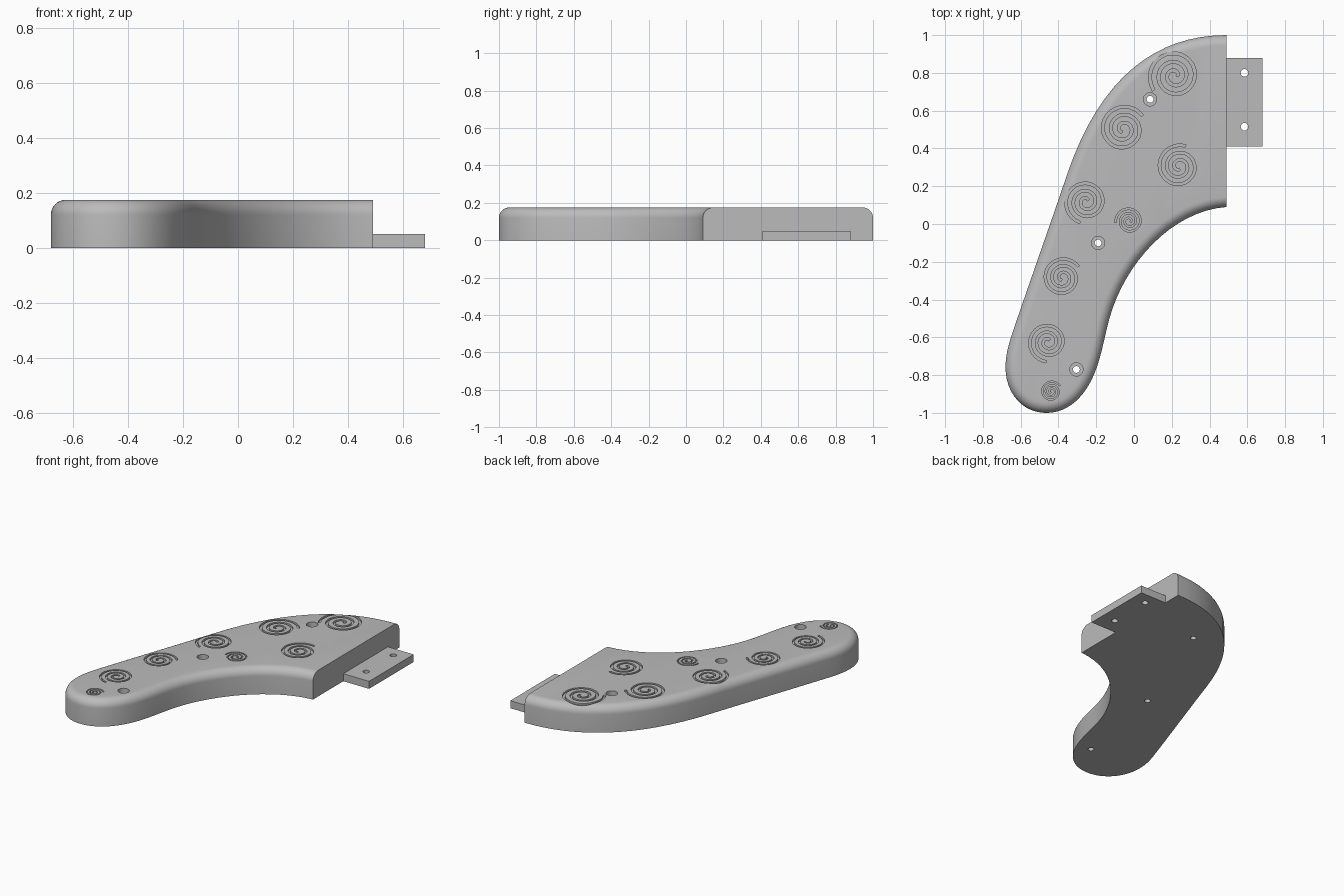
import bpy, bmesh
from math import cos, sin, pi, radians
from mathutils import Vector
from mathutils.geometry import interpolate_bezier

if "Cube" in bpy.data.objects:
    bpy.data.objects.remove(bpy.data.objects["Cube"])

HEIGHT, CUT_X, ROUND = 0.175, 0.49, 0.055

grey = bpy.data.materials.new("plain grey")
grey.use_nodes = True
grey.diffuse_color = (0.5, 0.5, 0.5, 1)
grey.node_tree.nodes["Principled BSDF"].inputs["Base Color"].default_value = grey.diffuse_color


def make_object(name, bm):
    bmesh.ops.recalc_face_normals(bm, faces=bm.faces)
    mesh = bpy.data.meshes.new(name)
    bm.to_mesh(mesh)
    bm.free()
    mesh.materials.append(grey)
    obj = bpy.data.objects.new(name, mesh)
    bpy.context.collection.objects.link(obj)
    return obj


def cylinder(bm, x, y, radius, z0, z1):
    made = bmesh.ops.create_cone(bm, cap_ends=True, segments=32, radius1=radius,
                                 radius2=radius, depth=z1 - z0)
    bmesh.ops.translate(bm, verts=made["verts"], vec=(x, y, (z0 + z1) / 2))


def spiral(bm, x, y, radius, end_angle, direction, turns=2.6, depth=0.012):
    """Solid ribbon that winds inward from end_angle."""
    steps, half = int(turns * 28), radius * 0.06
    rings = []
    for i in range(steps + 1):
        t = i / steps
        a = radians(end_angle) + direction * t * turns * 2 * pi
        r = radius * (1 - 0.88 * t)
        rings.append([bm.verts.new((x + (r + s) * cos(a), y + (r + s) * sin(a), z))
                      for s, z in ((-half, HEIGHT - depth), (half, HEIGHT - depth),
                                   (half, HEIGHT + 0.02), (-half, HEIGHT + 0.02))])
    for p, q in zip(rings, rings[1:]):
        for k in range(4):
            n = (k + 1) % 4
            bm.faces.new((p[k], p[n], q[n], q[k]))
    bm.faces.new(rings[0])
    bm.faces.new(rings[-1])


def carve(obj, cutter):
    cutter.hide_render = True
    mod = obj.modifiers.new("carve", "BOOLEAN")
    mod.operation, mod.solver, mod.object = "DIFFERENCE", "EXACT", cutter
    bpy.context.view_layer.objects.active = obj
    bpy.ops.object.modifier_apply(modifier=mod.name)
    bpy.data.objects.remove(cutter)


# Curved outline: start point, then (handle, handle, end) for each stretch
start = (CUT_X, 1.0)
stretches = [
    ((0.12, 1.0), (-0.18, 0.78), (-0.355, 0.26)),
    ((-0.45, -0.02), (-0.55, -0.30), (-0.645, -0.58)),
    ((-0.668, -0.65), (-0.68, -0.70), (-0.68, -0.76)),
    ((-0.68, -0.895), (-0.59, -1.0), (-0.465, -1.0)),
    ((-0.345, -1.0), (-0.255, -0.91), (-0.205, -0.78)),
    ((-0.17, -0.69), (-0.155, -0.59), (-0.13, -0.50)),
    ((-0.05, -0.21), (0.20, 0.07), (CUT_X, 0.09)),
]
outline = [Vector(start)]
for h1, h2, end in stretches:
    outline += interpolate_bezier(outline[-1], Vector(h1), Vector(h2), Vector(end), 17)[1:]

# Body: extruded outline with the top rim rounded, except along the straight cut
bm = bmesh.new()
base = bm.faces.new([bm.verts.new((p[0], p[1], 0)) for p in outline])
top = bmesh.ops.extrude_face_region(bm, geom=[base], use_keep_orig=True)["geom"]
bmesh.ops.translate(bm, vec=(0, 0, HEIGHT), verts=[v for v in top if isinstance(v, bmesh.types.BMVert)])
bmesh.ops.recalc_face_normals(bm, faces=bm.faces)
rim = [e for e in bm.edges if all(v.co.z > HEIGHT / 2 for v in e.verts)
       and not all(v.co.x > CUT_X - 0.001 for v in e.verts)]
bmesh.ops.bevel(bm, geom=rim, offset=ROUND, segments=8, profile=0.5,
                affect="EDGES", clamp_overlap=False)
body = make_object("body", bm)

# Stepped screw holes through the body
holes = ((0.085, 0.66), (-0.19, -0.10), (-0.305, -0.77))
for radius, bottom in ((0.018, -0.1), (0.035, 0.09)):
    bm = bmesh.new()
    for x, y in holes:
        cylinder(bm, x, y, radius, bottom, 0.3)
    carve(body, make_object("hole_cutter", bm))

# Spiral grooves: x, y, radius, outer end angle, winding
bm = bmesh.new()
for groove in ((-0.438, -0.887, 0.055, 35, 1), (-0.455, -0.625, 0.105, 265, -1),
               (-0.379, -0.285, 0.105, 35, 1), (-0.253, 0.118, 0.115, 253, -1),
               (-0.026, 0.015, 0.072, 185, -1), (-0.057, 0.502, 0.125, 35, 1),
               (0.238, 0.304, 0.115, 72, 1), (0.215, 0.785, 0.135, 215, -1)):
    spiral(bm, *groove)
carve(body, make_object("groove_cutter", bm))

# Mounting tab with two screw holes
bm = bmesh.new()
bmesh.ops.create_cube(bm, size=1)
bmesh.ops.scale(bm, vec=(0.19, 0.47, 0.05), verts=bm.verts)
bmesh.ops.translate(bm, vec=(0.585, 0.645, 0.025), verts=bm.verts)
tab = make_object("mounting_tab", bm)
bm = bmesh.new()
for y in (0.515, 0.80):
    cylinder(bm, 0.585, y, 0.02, -0.1, 0.2)
carve(tab, make_object("tab_hole_cutter", bm))

# Smooth shading with crisp edges
for obj in (body, tab):
    bpy.ops.object.select_all(action="DESELECT")
    obj.select_set(True)
    bpy.context.view_layer.objects.active = obj
    bpy.ops.object.shade_smooth_by_angle(angle=radians(30))
